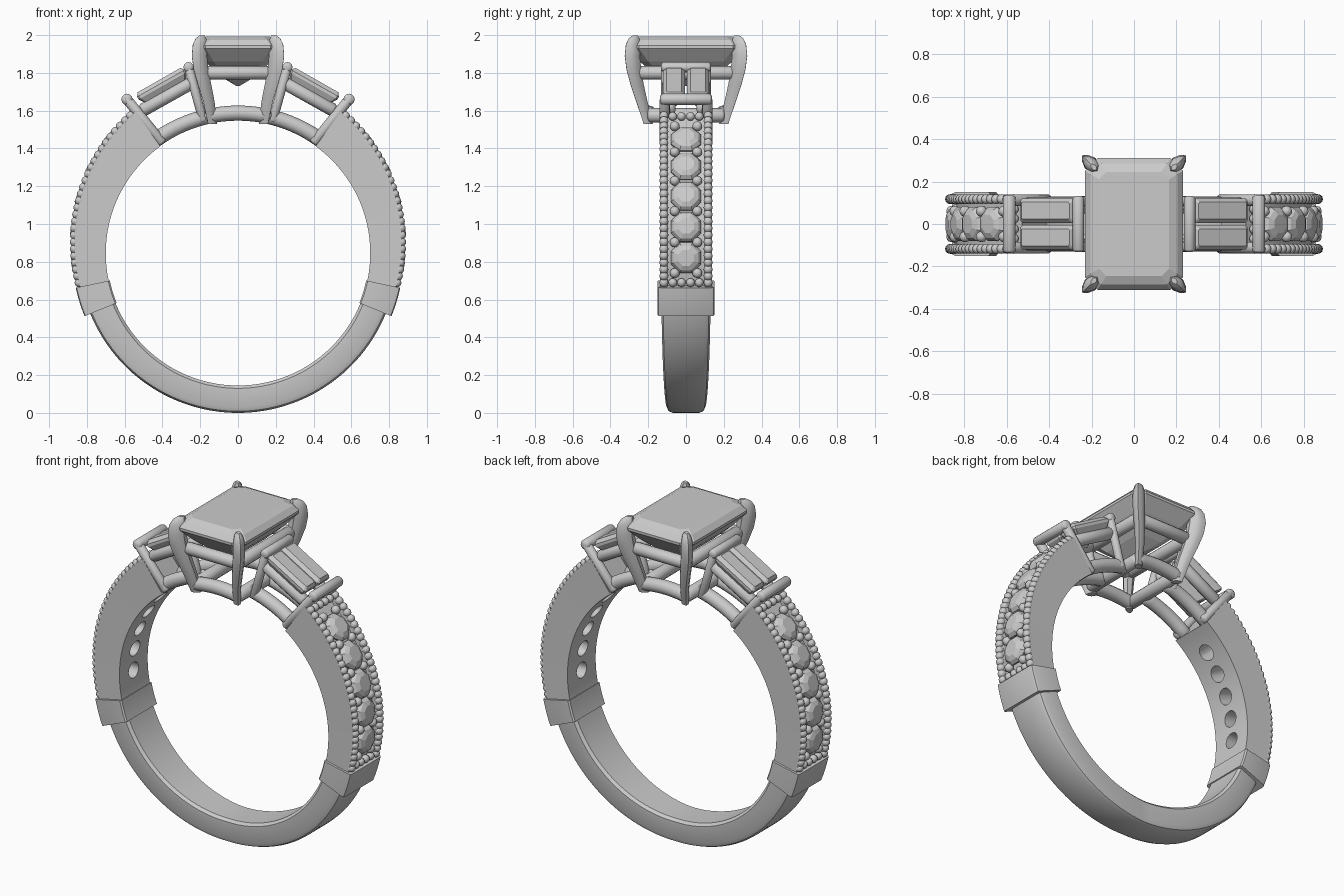
import bpy, bmesh
from math import sin, cos, radians, pi, atan2
from mathutils import Vector, Matrix

if "Cube" in bpy.data.objects:
    bpy.data.objects.remove(bpy.data.objects["Cube"])

CZ = 0.845          # centre height of the finger hole
smooth = []


def pol(a, r, y, s=1):
    a = radians(a)
    return Vector((s * r * cos(a), y, CZ + r * sin(a)))


def finish(name, bm, is_smooth=True):
    bmesh.ops.recalc_face_normals(bm, faces=bm.faces)
    me = bpy.data.meshes.new(name)
    bm.to_mesh(me)
    bm.free()
    ob = bpy.data.objects.new(name, me)
    bpy.context.collection.objects.link(ob)
    if is_smooth:
        smooth.append(ob)
    return ob


def loft(bm, rings):
    vs = [[bm.verts.new(p) for p in r] for r in rings]
    n = len(vs[0])
    for a, b in zip(vs, vs[1:]):
        for i in range(n):
            j = (i + 1) % n
            bm.faces.new((a[i], a[j], b[j], b[i]))
    bm.faces.new(vs[0])
    bm.faces.new(vs[-1][::-1])


def band(name, a0, a1, n, section, s=1):
    bm = bmesh.new()
    rings = []
    for k in range(n + 1):
        a = a0 + (a1 - a0) * k / n
        rings.append([pol(a, r, y, s) for r, y in section(a)])
    loft(bm, rings)
    return finish(name, bm)


def rounded(ri, ro, hw, c):
    # band cross-section with softened corners
    half = [(ri, hw - c * .5), (ri + c * .5, hw), (ro - c, hw),
            (ro - c * .3, hw - c * .3), (ro, hw - c)]
    return half + [(r, -y) for r, y in reversed(half)]


def tube(name, pts, rad, n=12):
    # round bar with domed ends
    pts = [Vector(p) for p in pts]
    d0 = (pts[1] - pts[0]).normalized()
    d1 = (pts[-1] - pts[-2]).normalized()
    path = [(pts[0] - d0 * rad * .45, .5, d0), (pts[0] - d0 * rad * .25, .85, d0)]
    for i, p in enumerate(pts):
        t = (pts[min(i + 1, len(pts) - 1)] - pts[max(i - 1, 0)]).normalized()
        path.append((p, 1, t))
    path += [(pts[-1] + d1 * rad * .25, .85, d1), (pts[-1] + d1 * rad * .45, .5, d1)]
    up = Vector((0, 1, 0)) if abs(d0.y) < .7 else Vector((0, 0, 1))
    rings = []
    for p, f, t in path:
        u = t.cross(up).normalized()
        v = t.cross(u)
        rings.append([p + (u * cos(2 * pi * i / n) + v * sin(2 * pi * i / n)) * rad * f
                      for i in range(n)])
    bm = bmesh.new()
    loft(bm, rings)
    return finish(name, bm)


def gem(bm, rings, M):
    # faceted stone from stacked octagons: half x, half y, corner cut, height
    out = []
    for x, y, c, z in rings:
        o = [(x, y - c), (x - c, y), (c - x, y), (-x, y - c),
             (-x, c - y), (c - x, -y), (x - c, -y), (x, c - y)]
        out.append([M @ Vector((p, q, z)) for p, q in o])
    loft(bm, out)


# lower shank
band("lower_shank", -20, -160, 64,
     lambda a: rounded(.70, .845, .10 + .032 * abs(cos(radians(a))), .03))

# emerald-cut centre stone
bm = bmesh.new()
gem(bm, [(.165, .245, .035, 1.993), (.205, .285, .05, 1.975), (.232, .31, .06, 1.945),
         (.232, .31, .06, 1.93), (.175, .245, .045, 1.86), (.09, .15, .025, 1.78),
         (.008, .07, .003, 1.73)], Matrix.Identity(4))
finish("centre_stone", bm, False)

# claw prongs: leaf-shaped section swept up and over the stone corners
for sx in (-1, 1):
    for sy in (-1, 1):
        bm = bmesh.new()
        rings = []
        for x, y, z, f in [(.135, .2, 1.53, .6), (.155, .235, 1.65, .75), (.178, .26, 1.74, .88),
                           (.197, .277, 1.82, .97), (.205, .285, 1.89, 1), (.203, .282, 1.95, .92),
                           (.197, .276, 1.982, .7), (.19, .268, 1.998, .35)]:
            ring = []
            for u, v in [(.055, 0), (.035, .021), (.005, .034), (-.03, .028), (-.05, 0),
                         (-.03, -.028), (.005, -.034), (.035, -.021)]:
                u, v = u * f * .7071, v * f * .7071
                ring.append(Vector((sx * (x + u - v), sy * (y + u + v), z)))
            rings.append(ring)
        loft(bm, rings)
        finish("claw_prong", bm)

# basket rails under the centre stone
for s in (-1, 1):
    tube("upper_rail_long", [(s * .175, -.24, 1.8), (s * .175, .24, 1.8)], .036)
    tube("upper_rail_short", [(-.17, s * .245, 1.8), (.17, s * .245, 1.8)], .036)
    tube("lower_rail_long", [(s * .14, -.19, 1.575), (s * .14, .19, 1.575)], .038)
    tube("lower_rail_short", [pol(90 + a, .742, s * .195) for a in range(-11, 12, 2)], .04)


def ro(a):
    return .855 + .07 * max(0, (a + 12) / 65) ** 1.15


def pave_section(a):
    r = ro(a)
    half = [(.70, .135), (r, .138), (r, .10), (r - .03, .097)]
    return half + [(q, -y) for q, y in reversed(half)]


def radial(a, r, s):
    n = pol(a, 1, 0, s) - Vector((0, 0, CZ))
    t = Vector((0, 1, 0)).cross(n)
    return Matrix.Translation(pol(a, r, 0, s)) @ Matrix((t, (0, 1, 0), n)).transposed().to_4x4()


stones = [-1.6 + 10.95 * k for k in range(5)]
for s in (-1, 1):
    # collar between shank and shoulder
    band("collar", -12, -22.3, 6, lambda a: rounded(.694, .878, .15, .016), s)

    # shoulder with bead channel, drilled under each stone
    shoulder = band("shoulder", -13, 54, 40, pave_section, s)
    bm = bmesh.new()
    for a in stones:
        bmesh.ops.create_cone(bm, cap_ends=True, segments=20, radius1=.047, radius2=.047,
                              depth=.30, matrix=radial(a, .78, s))
    cutter = finish("hole_cutter", bm, False)
    cutter.hide_render = True
    mod = shoulder.modifiers.new("holes", "BOOLEAN")
    mod.operation, mod.object, mod.solver = "DIFFERENCE", cutter, "EXACT"
    bpy.context.view_layer.objects.active = shoulder
    bpy.ops.object.modifier_apply(modifier="holes")
    bpy.data.objects.remove(cutter)

    # round shoulder stones
    bm = bmesh.new()
    for a in stones:
        gem(bm, [(h, h, h * .586, z) for h, z in
                 [(.042, .02), (.066, .008), (.08, -.012), (.08, -.02), (.01, -.085)]],
            radial(a, ro(a), s))
    finish("shoulder_stones", bm, False)

    # milgrain beads along the edges, end rows and grips between stones
    spots = [(-10.5 + 62.5 * k / 26, y, .0235, 0) for k in range(27) for y in (-.117, .117)]
    spots += [(a, y, .023, -.004) for a in (-10.5, 52) for y in (-.07, -.024, .024, .07)]
    spots += [(-7.1 + 10.95 * k, y, .026, -.008) for k in range(6) for y in (-.06, .06)]
    bm = bmesh.new()
    for a, y, r, dr in spots:
        bmesh.ops.create_uvsphere(bm, u_segments=12, v_segments=8, radius=r,
                                  matrix=Matrix.Translation(pol(a, ro(a) + dr, y, s)))
    finish("beads", bm)

    # end frames holding the baguettes
    for name, lo, hi, rad, hw in [("outer_frame", (.405, 1.435), (.588, 1.66), .027, .112),
                                  ("inner_frame", (.185, 1.55), (.262, 1.83), .024, .108)]:
        for y in (-hw, hw):
            tube(name + "_leg", [(s * lo[0], y, lo[1]), (s * hi[0], y, hi[1])], rad)
        tube(name + "_bar", [(s * hi[0], -hw - .012, hi[1]), (s * hi[0], hw + .012, hi[1])], rad + .003)

    # side rails and lower gallery arcs
    for y in (-.09, .09):
        tube("side_rail", [(s * .25, y, 1.745), (s * .50, y, 1.605)], .035)
        tube("gallery_arc", [pol(a, .742, y, s) for a in range(54, 79, 3)], .04)

    # paired baguette stones
    t = radians(29.6)
    R = Matrix(((s * cos(t), 0, -sin(t)), (0, 1, 0), (s * sin(t), 0, cos(t)))).transposed().to_4x4()
    bm = bmesh.new()
    for y in (-.063, .063):
        gem(bm, [(.13, .04, .006, 0), (.145, .058, .01, -.02), (.145, .058, .01, -.036),
                 (.12, .035, .006, -.075), (.09, .008, .003, -.11)],
            Matrix.Translation((s * .418, y, 1.762)) @ R)
    finish("baguettes", bm, False)

# smooth metal, flat stones
bpy.ops.object.select_all(action="DESELECT")
for ob in smooth:
    ob.select_set(True)
bpy.context.view_layer.objects.active = smooth[0]
bpy.ops.object.shade_smooth_by_angle(angle=radians(35))
